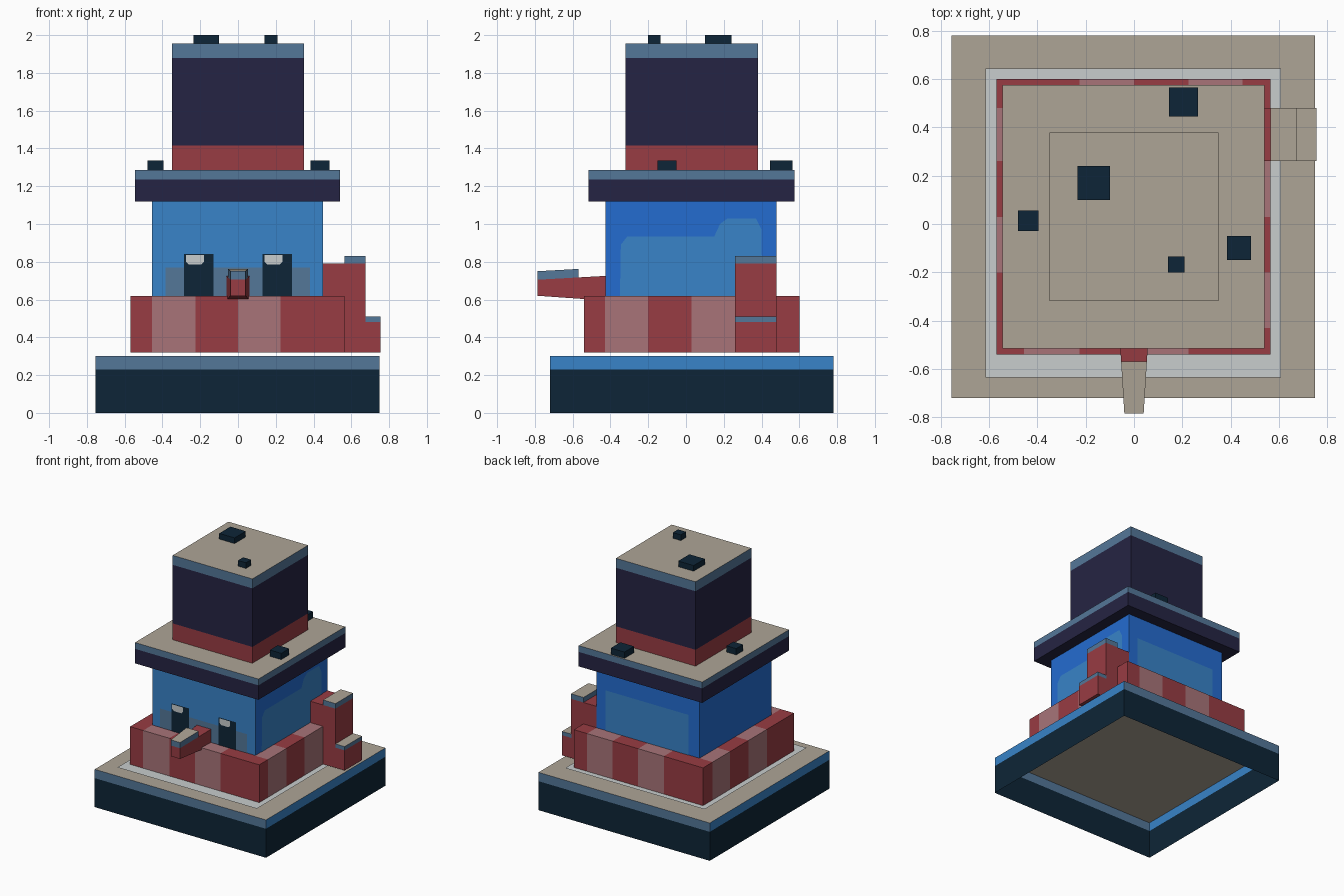
import bpy, bmesh
from mathutils import Vector

if "Cube" in bpy.data.objects:
    bpy.data.objects.remove(bpy.data.objects["Cube"])

# ---------- flat colours (display values converted to linear) ----------
COLOURS = {
    "navy": (13, 37, 55), "purple_navy": (37, 36, 67), "steel_blue": (84, 119, 153),
    "light_blue": (56, 131, 200), "bright_blue": (36, 108, 208), "red": (152, 60, 67),
    "pink": (168, 116, 121), "tan": (174, 165, 150), "pale_grey": (200, 205, 205),
}
NAMES = list(COLOURS)


def linear(c):
    c /= 255
    return c / 12.92 if c <= 0.04045 else ((c + 0.055) / 1.055) ** 2.4


for key, rgb in COLOURS.items():
    m = bpy.data.materials.new(key)
    m.diffuse_color = (*[linear(c) for c in rgb], 1)
    m.use_nodes = True
    m.node_tree.nodes["Principled BSDF"].inputs["Base Color"].default_value = m.diffuse_color


def finish(name, bm, rule):
    """Colour faces with rule(centre, normal) and link the object."""
    bm.normal_update()
    for f in bm.faces:
        f.material_index = NAMES.index(rule(f.calc_center_median(), f.normal))
    me = bpy.data.meshes.new(name)
    bm.to_mesh(me)
    bm.free()
    for key in NAMES:
        me.materials.append(bpy.data.materials[key])
    ob = bpy.data.objects.new(name, me)
    bpy.context.collection.objects.link(ob)
    return ob


def box(name, x, y, z, rule, cuts=(), bottom=True, taper=None):
    """Box from ranges; cuts are (axis, position); taper(co) reshapes it."""
    bm = bmesh.new()
    bmesh.ops.create_cube(bm, size=1)
    for v in bm.verts:
        v.co = [r[0] if c < 0 else r[1] for c, r in zip(v.co, (x, y, z))]
    for axis, pos in cuts:
        n = Vector((0, 0, 0))
        n[axis] = 1
        bmesh.ops.bisect_plane(bm, geom=bm.verts[:] + bm.edges[:] + bm.faces[:],
                               plane_co=n * pos, plane_no=n)
    bm.normal_update()
    if not bottom:
        bmesh.ops.delete(bm, geom=[f for f in bm.faces if f.normal.z < -0.5],
                         context='FACES')
    if taper:
        for v in bm.verts:
            v.co = taper(v.co)
    return finish(name, bm, rule)


def panel(name, pts, axis, pos, colour):
    """Painted polygon on a wall facing along the axis, outward from the centre."""
    bm = bmesh.new()
    f = bm.faces.new([bm.verts.new((pos, a, b) if axis == 0 else (a, pos, b))
                      for a, b in pts])
    f.normal_update()
    if f.normal[axis] * pos < 0:
        f.normal_flip()
    return finish(name, bm, lambda c, n: colour)


def rect(a0, a1, b0, b1):
    return [(a0, b0), (a1, b0), (a1, b1), (a0, b1)]


def layers(*bands, top="tan"):
    """Rule: bands of (upper height, colour), with a coloured top."""
    def rule(c, n):
        if n.z > 0.5:
            return top
        return next((col for h, col in bands if c.z < h), bands[-1][1])
    return rule


# ---------- base: open-bottomed tray with a coloured rim ----------
def base_rule(c, n):
    if n.z > 0.5:
        return "tan"
    if c.z < 0.23:
        return "navy"
    return "light_blue" if abs(n.x) > 0.5 else "steel_blue"


box("base", (-0.755, 0.75), (-0.72, 0.78), (0, 0.30), base_rule,
    cuts=[(2, 0.23)], bottom=False)

# pale sheet on the base
bm = bmesh.new()
bm.faces.new([bm.verts.new((a, b, 0.32)) for a, b in rect(-0.615, 0.61, -0.635, 0.645)])
finish("pale_sheet", bm, lambda c, n: "pale_grey")

# ---------- striped ring around the lower body ----------
XS = [-0.455, -0.225, 0.0, 0.225, 0.45]
YS = [-0.43, -0.20, 0.03, 0.26, 0.48]


def stripe_rule(c, n):
    i = sum(c.x > v for v in XS) - 1
    j = sum(c.y > v for v in YS) - 1
    if 0 <= i < 4 and (j < 0 or j > 3):
        k = i + (j > 3)
    elif 0 <= j < 4 and (i < 0 or i > 3):
        k = j + (i < 0)
    else:
        return "red"
    return "pink" if k % 2 == 0 else "red"


box("striped_ring", (-0.57, 0.565), (-0.54, 0.60), (0.32, 0.62), stripe_rule,
    cuts=[(0, v) for v in XS] + [(1, v) for v in YS], bottom=False)

# ---------- stepped block on the right side ----------
side = (0.26, 0.48)
box("side_block", (0.44, 0.675), side, (0.32, 0.79), lambda c, n: "red")
box("side_block_cap", (0.565, 0.675), side, (0.79, 0.83), layers((9, "steel_blue")))
box("side_step", (0.67, 0.755), side, (0.32, 0.51),
    layers((0.48, "red"), (9, "steel_blue")), cuts=[(2, 0.48)])

# ---------- body ----------
box("body", (-0.455, 0.45), (-0.425, 0.48), (0.32, 1.12),
    lambda c, n: "light_blue" if n.y < -0.5 else "bright_blue")

# painted patches on the walls
panel("front_patch", rect(-0.385, 0.38, 0.60, 0.77), 1, -0.427, "steel_blue")
panel("right_patch", [(-0.35, 0.60), (0.42, 0.60), (0.40, 0.85), (0.40, 0.97),
                      (0.37, 1.03), (0.22, 1.03), (0.18, 1.00), (0.15, 0.935),
                      (-0.31, 0.935), (-0.345, 0.89)], 0, 0.453, "light_blue")
panel("back_patch", rect(-0.36, 0.37, 0.60, 0.94), 1, 0.483, "light_blue")

# eyes with pale glints
for label, x0, g0 in (("left", -0.285, -0.275), ("right", 0.13, 0.14)):
    panel(label + "_eye", rect(x0, x0 + 0.155, 0.60, 0.84), 1, -0.430, "navy")
    g1 = g0 + 0.095
    panel(label + "_eye_glint",
          [(g0 + 0.015, 0.785), (g1 - 0.015, 0.785), (g1, 0.80), (g1, 0.835),
           (g0, 0.835), (g0, 0.80)], 1, -0.433, "pale_grey")


# ---------- tapered nose ----------
def nose_taper(co):
    t = (co.y + 0.785) / 0.355          # 0 at the tip, 1 at the wall
    low, high = 0.62 - 0.025 * t, 0.705 + 0.02 * t
    z = low + co.z * (high - low) if co.z <= 1 else high + 0.045
    return Vector((co.x * (0.04 + 0.022 * t), co.y, z))


box("nose", (-1, 1), (-0.785, -0.42), (0, 1), lambda c, n: "red", taper=nose_taper)
box("nose_cap", (-1, 1), (-0.785, -0.57), (1, 2), layers((9, "steel_blue")),
    taper=nose_taper)

# ---------- brim and tall crown ----------
box("brim", (-0.545, 0.54), (-0.515, 0.575), (1.12, 1.285),
    layers((1.235, "purple_navy"), (9, "steel_blue")), cuts=[(2, 1.235)])
box("crown", (-0.35, 0.35), (-0.32, 0.38), (1.285, 1.955),
    layers((1.415, "red"), (1.88, "purple_navy"), (9, "steel_blue")),
    cuts=[(2, 1.415), (2, 1.88)], bottom=False)

# ---------- small dark lumps on the flat tops ----------
LUMPS = [(-0.235, -0.10, 0.10, 0.24, 1.955, 2.0), (0.14, 0.21, -0.20, -0.135, 1.955, 2.0),
         (-0.48, -0.395, -0.03, 0.055, 1.285, 1.335), (0.385, 0.485, -0.15, -0.05, 1.285, 1.335),
         (0.145, 0.265, 0.445, 0.565, 1.285, 1.335)]
for i, (x0, x1, y0, y1, z0, z1) in enumerate(LUMPS):
    box(f"lump_{i + 1}", (x0, x1), (y0, y1), (z0, z1), lambda c, n: "navy")
